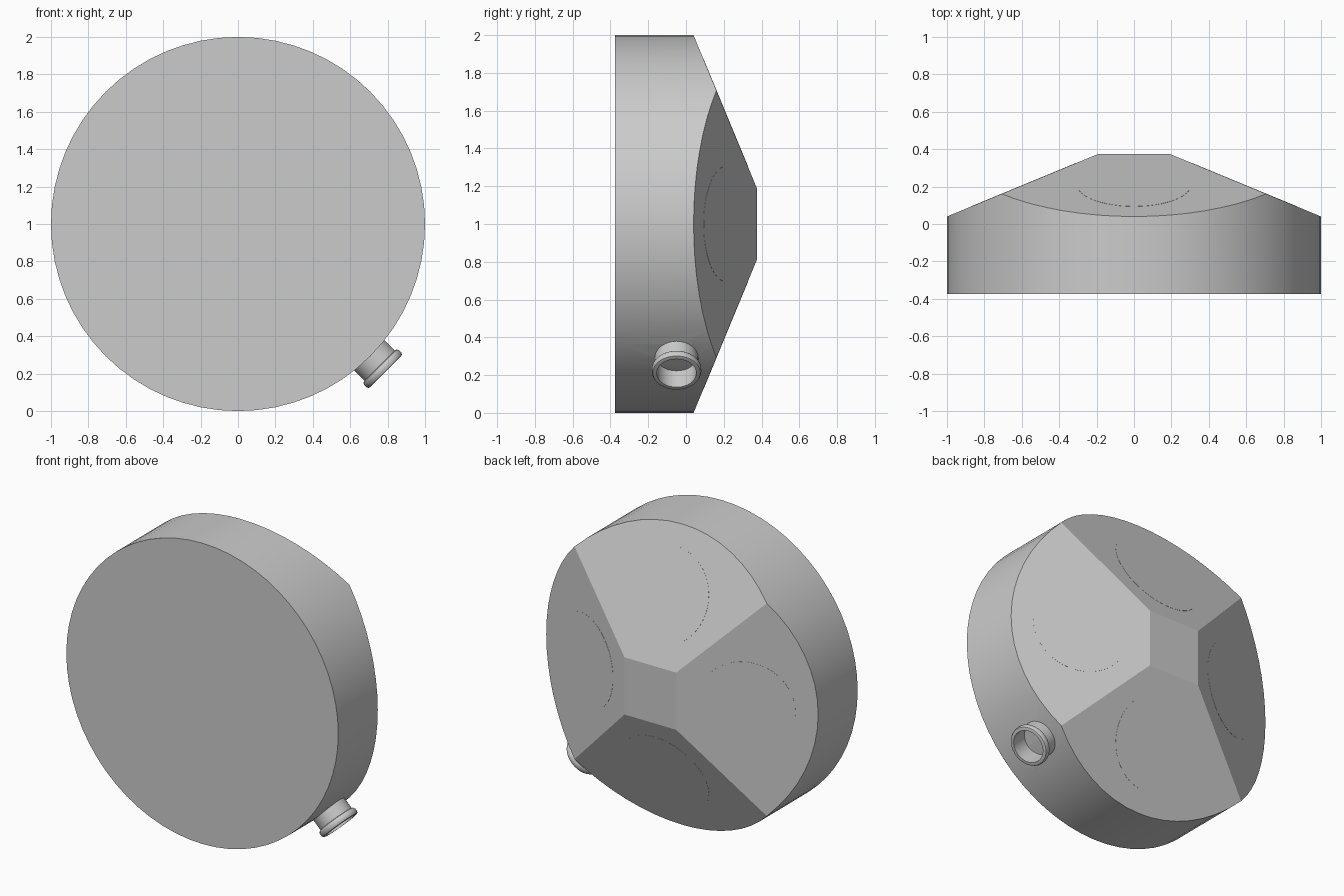
import bpy
import bmesh
import math
from mathutils import Vector, Matrix

default = bpy.data.objects.get("Cube")
if default:
    bpy.data.objects.remove(default, do_unlink=True)

CENTRE = Vector((0, 0, 1))
FRONT, BACK, RIM = -0.375, 0.375, 0.04   # y of front face, back face, lowest slope point
FLAT = 0.19                              # half width of the square back face
SLOPE = math.atan2(BACK - RIM, 1 - FLAT)
SIDES = [Vector((1, 0, 0)), Vector((0, 0, 1)), Vector((-1, 0, 0)), Vector((0, 0, -1))]

grey = bpy.data.materials.new("light grey")
grey.use_nodes = True
grey.diffuse_color = (0.6, 0.6, 0.6, 1)
grey.node_tree.nodes["Principled BSDF"].inputs["Base Color"].default_value = (0.6, 0.6, 0.6, 1)


def make_object(name, bm):
    bmesh.ops.recalc_face_normals(bm, faces=bm.faces)
    mesh = bpy.data.meshes.new(name)
    bm.to_mesh(mesh)
    bm.free()
    mesh.materials.append(grey)
    obj = bpy.data.objects.new(name, mesh)
    bpy.context.collection.objects.link(obj)
    return obj


def lathe(name, profile, location, direction, steps=32, closed=False):
    """Spin (radius, height) points about an axis pointing along direction."""
    bm = bmesh.new()
    verts = [bm.verts.new((r, 0, h)) for r, h in profile]
    for a, b in zip(verts, verts[1:]):
        bm.edges.new((a, b))
    if closed:
        bm.edges.new((verts[-1], verts[0]))
    bmesh.ops.spin(bm, geom=bm.verts[:] + bm.edges[:], cent=(0, 0, 0), axis=(0, 0, 1),
                   angle=math.tau, steps=steps)
    bmesh.ops.remove_doubles(bm, verts=bm.verts, dist=0.0001)
    turn = direction.to_track_quat('Z', 'Y').to_matrix().to_4x4()
    bm.transform(Matrix.Translation(location) @ turn)
    return make_object(name, bm)


def shade(obj, degrees):
    bpy.ops.object.select_all(action='DESELECT')
    obj.select_set(True)
    bpy.context.view_layer.objects.active = obj
    bpy.ops.object.shade_smooth_by_angle(angle=math.radians(degrees))


# Drum housing with four sloped planes cut into its back
bm = bmesh.new()
bmesh.ops.create_cone(bm, cap_ends=True, segments=64, radius1=1, radius2=1, depth=BACK - FRONT)
bm.transform(Matrix.Translation(CENTRE) @ Matrix.Rotation(math.pi / 2, 4, 'X'))
for side in SIDES:
    normal = side * math.sin(SLOPE) + Vector((0, math.cos(SLOPE), 0))
    cut = bmesh.ops.bisect_plane(bm, geom=bm.verts[:] + bm.edges[:] + bm.faces[:], dist=0.00001,
                                 plane_co=CENTRE + side + Vector((0, RIM, 0)),
                                 plane_no=normal, clear_outer=True)
    rim = [e for e in cut["geom_cut"] if isinstance(e, bmesh.types.BMEdge)]
    bmesh.ops.holes_fill(bm, edges=rim, sides=0)
housing = make_object("housing", bm)

# Threaded screw holes in the front face
cutters = []
hole = [(0, -0.02), (0.04, -0.02), (0.04, 0.004)]
for i in range(5):
    hole += [(0.034, 0.012 + i * 0.02), (0.04, 0.022 + i * 0.02)]
hole += [(0.034, 0.115), (0, 0.135)]
for x in (-0.257, 0.257):
    for z in (-0.257, 0.257):
        cutters.append(lathe("screw_hole_cutter", hole, CENTRE + Vector((x, FRONT, z)),
                             Vector((0, 1, 0)), 24))

# Cable inlet bore, low on the left
outward = Vector((1, 0, -1)).normalized()
inlet = CENTRE + Vector((0, -0.05, 0))
cutters.append(lathe("inlet_bore_cutter", [(0, 0.8), (0.107, 0.8), (0.107, 1.05), (0, 1.05)],
                     inlet, outward))

for cutter in cutters:
    cutter.hide_render = True
    mod = housing.modifiers.new("cut", 'BOOLEAN')
    mod.operation = 'DIFFERENCE'
    mod.solver = 'EXACT'
    mod.object = cutter
graph = bpy.context.evaluated_depsgraph_get()
result = bpy.data.meshes.new_from_object(housing.evaluated_get(graph))
housing.modifiers.clear()
housing.data = result
for cutter in cutters:
    bpy.data.objects.remove(cutter, do_unlink=True)
shade(housing, 15)

# Hollow inlet tube with a rounded end flange
tube = lathe("inlet_tube",
             [(0.105, 0.95), (0.115, 0.95), (0.115, 1.07), (0.125, 1.074), (0.131, 1.084),
              (0.131, 1.104), (0.126, 1.114), (0.115, 1.117), (0.105, 1.117)],
             inlet, outward, closed=True)
shade(tube, 35)

# Flush round cover on each slope
for name, side in zip(("left", "top", "right", "bottom"), SIDES):
    normal = side * math.sin(SLOPE) + Vector((0, math.cos(SLOPE), 0))
    middle = CENTRE + side * 0.589 + Vector((0, RIM + (1 - 0.589) * math.tan(SLOPE), 0))
    cover = lathe(name + "_cover", [(0, -0.004), (0.305, -0.004), (0.305, 0.001), (0, 0.001)],
                  middle, normal, 48)
    shade(cover, 30)
